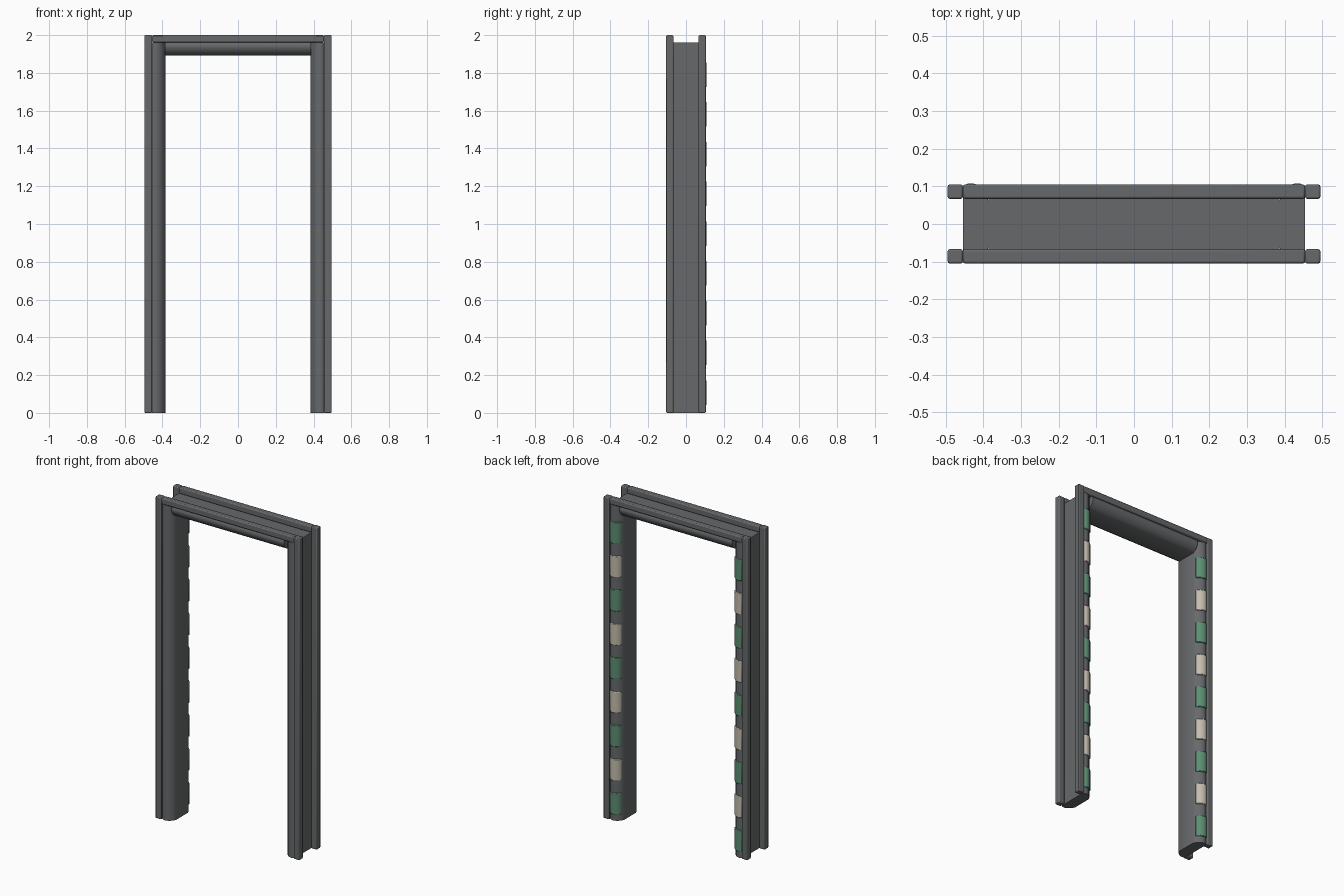
import bpy, bmesh, math
from mathutils import Vector

cube = bpy.data.objects.get("Cube")
if cube:
    bpy.data.objects.remove(cube)


def material(name, rgb, rough=0.5):
    m = bpy.data.materials.new(name)
    m.use_nodes = True
    m.diffuse_color = (*rgb, 1)
    node = m.node_tree.nodes["Principled BSDF"]
    node.inputs["Base Color"].default_value = (*rgb, 1)
    node.inputs["Roughness"].default_value = rough
    return m


STEEL = material("dark grey steel", (0.135, 0.14, 0.145))
GREEN = material("green lamp", (0.11, 0.27, 0.17))
CREAM = material("cream lamp", (0.55, 0.51, 0.42))


def prism(name, profile, start, end, place, mat, bevel=0.0):
    """Extrude a closed profile (a, b) from start to end; place maps (a, b, c) to space."""
    bm = bmesh.new()
    rings = [[bm.verts.new(Vector(place(a, b, c))) for a, b in profile]
             for c in (start, end)]
    n = len(profile)
    for i in range(n):
        j = (i + 1) % n
        bm.faces.new((rings[0][i], rings[0][j], rings[1][j], rings[1][i]))
    for ring in rings:
        bm.faces.new(ring)
    bmesh.ops.recalc_face_normals(bm, faces=bm.faces[:])
    mesh = bpy.data.meshes.new(name)
    bm.to_mesh(mesh)
    bm.free()
    mesh.materials.append(mat)
    ob = bpy.data.objects.new(name, mesh)
    bpy.context.collection.objects.link(ob)
    if bevel:
        mod = ob.modifiers.new("soft edges", "BEVEL")
        mod.width = bevel
        mod.segments = 2
        mod.limit_method = "ANGLE"
        mod.angle_limit = math.radians(40)
    bpy.ops.object.select_all(action="DESELECT")
    ob.select_set(True)
    bpy.context.view_layer.objects.active = ob
    bpy.ops.object.shade_smooth_by_angle(angle=math.radians(40))
    return ob


def rect(a0, a1, b0, b1):
    return [(a0, b0), (a1, b0), (a1, b1), (a0, b1)]


# Frame section: inset from the outer web, and half depth with rounded shoulders
half = [(0, 0.092), (0.012, 0.1), (0.028, 0.1), (0.045, 0.092), (0.06, 0.078), (0.07, 0.06)]
section = half + [(a, -b) for a, b in reversed(half)]
WEB_X, WEB_Z, TOP = 0.455, 1.962, 2.0

# Head between the jambs
prism("head", section, -0.386, 0.386, lambda a, b, c: (c, b, WEB_Z - a), STEEL)

# Top rails, front and back
for face, sy in (("front", -1), ("back", 1)):
    prism(face + "_top_rail", rect(0.067, 0.105, WEB_Z, TOP), -WEB_X, WEB_X,
          lambda a, b, c: (c, sy * a, b), STEEL, 0.006)

# Lamp section: a thin pad wrapped over the jamb's back shoulder
lamp = [(0.002, 0.09), (0.003, 0.1), (0.012, 0.107), (0.028, 0.108), (0.046, 0.1),
        (0.062, 0.085), (0.064, 0.074), (0.045, 0.086), (0.028, 0.094), (0.012, 0.094)]

for side, sx in (("left", 1), ("right", -1)):
    place = lambda a, b, c: (sx * (WEB_X - a), b, c)
    # Jamb and its outer edge posts
    prism(side + "_jamb", section, 0, WEB_Z, place, STEEL)
    for face, sy in (("front", -1), ("back", 1)):
        prism(f"{side}_{face}_post", rect(WEB_X, 0.495, 0.067, 0.105), 0, TOP,
              lambda a, b, c: (sx * a, sy * b, c), STEEL, 0.005)
    # Column of lamps in alternating colours
    for i in range(9):
        z = 0.107 + 0.2105 * i
        prism(f"{side}_lamp_{i + 1}", lamp, z - 0.066, z + 0.066, place,
              CREAM if i % 2 else GREEN, 0.003)
